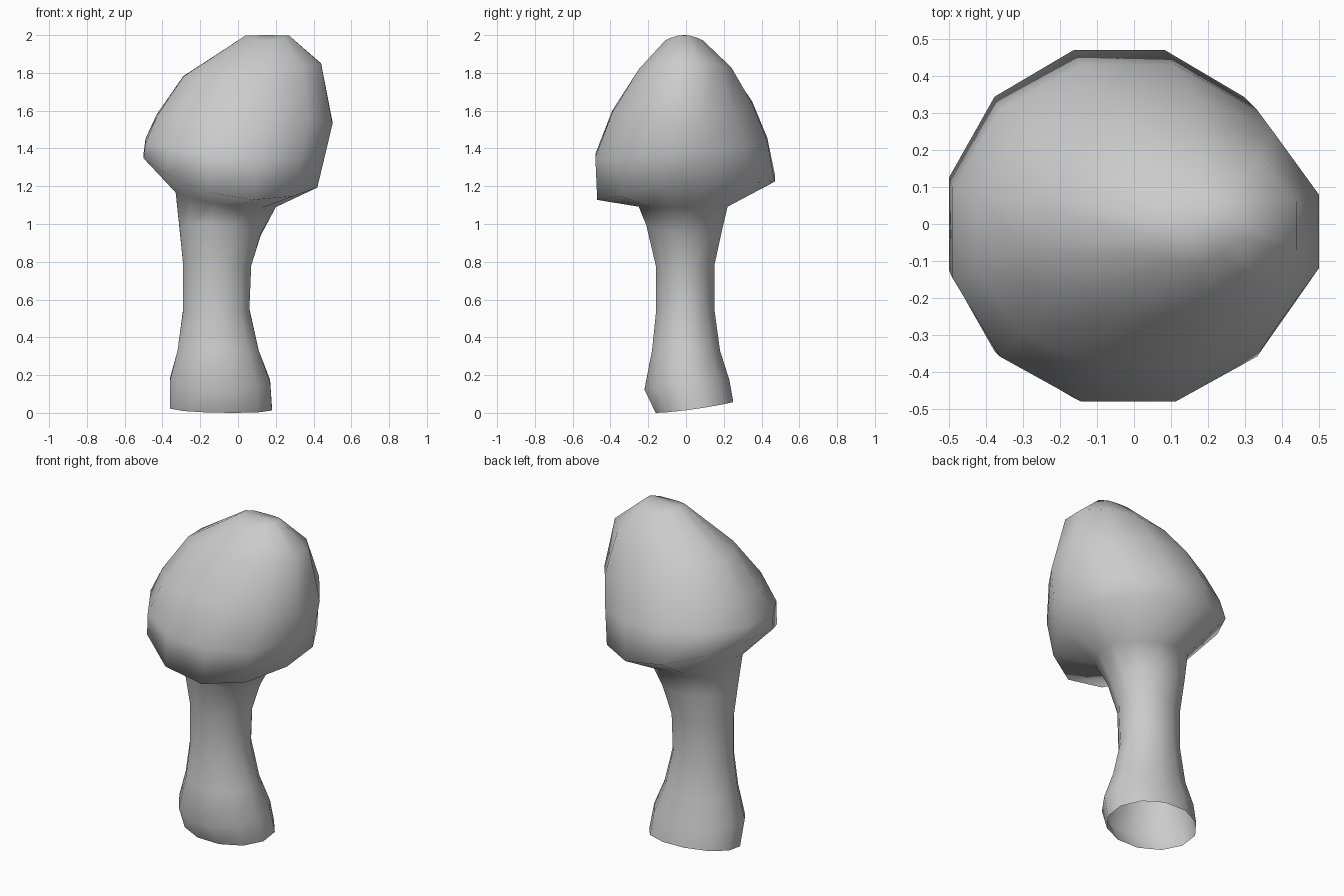
import bpy
import bmesh
import math

SIDES = 12

# Each ring, in hundredths of a unit:
# (left x, right x, front y, back y) then the height of the ring at those four points
STEM_RINGS = [
    (-36, 18, -16, 25, 3, 2, 0, 6),
    (-36, 17, -22, 23, 18, 17, 12, 17),
    (-32, 11, -18, 18, 33, 33, 33, 33),
    (-29, 6, -16, 15, 55, 55, 52, 55),
    (-29, 7, -16, 15, 78, 78, 78, 78),
    (-31, 12, -21, 19, 98, 94, 100, 97),
    (-33, 20, -25, 22, 117, 109, 110, 110),
]
CAP_RINGS = [
    (-50, 42, -47, 47, 137, 121, 114, 124),
    (-49, 46, -48, 43, 144, 137, 136, 145),
    (-43, 50, -39, 35, 157, 153, 160, 165),
    (-29, 44, -25, 24, 178, 185, 181, 182),
    (4, 27, -11, 9, 200, 200, 197, 197),
]


def add_ring(bm, ring):
    """Add a leaning, slightly warped oval ring and return its vertices."""
    left, right, front, back, z_left, z_right, z_front, z_back = [v / 100 for v in ring]
    fit = 1 / math.cos(math.pi / SIDES)
    verts = []
    for i in range(SIDES):
        angle = (i + 0.5) * math.tau / SIDES
        c, s = math.cos(angle), math.sin(angle)
        x = (left + right) / 2 + (right - left) / 2 * c * fit
        y = (front + back) / 2 + (back - front) / 2 * s * fit
        # height blends the four given points around the ring
        z = (c * c * (z_left + z_right) + s * s * (z_front + z_back)) / 2
        z += (c * (z_right - z_left) + s * (z_back - z_front)) / 2
        verts.append(bm.verts.new((x, y, max(z, 0))))
    return verts


def make_material(name, colour):
    mat = bpy.data.materials.new(name)
    mat.use_nodes = True
    mat.diffuse_color = colour
    for node in mat.node_tree.nodes:
        if node.type == 'BSDF_PRINCIPLED':
            node.inputs["Base Color"].default_value = colour
    return mat


if "Cube" in bpy.data.objects:
    bpy.data.objects.remove(bpy.data.objects["Cube"], do_unlink=True)

# One continuous skin: hollow stem, flared underside and leaning cap
bm = bmesh.new()
rings = [add_ring(bm, ring) for ring in STEM_RINGS + CAP_RINGS]
for lower, upper in zip(rings, rings[1:]):
    for i in range(SIDES):
        j = (i + 1) % SIDES
        bm.faces.new((lower[i], lower[j], upper[j], upper[i]))

# Crown of the cap; the foot of the stem stays open
crown = bm.verts.new((0.15, -0.01, 2.0))
for i in range(SIDES):
    bm.faces.new((rings[-1][i], rings[-1][(i + 1) % SIDES], crown))

for face in bm.faces:
    face.smooth = True

mesh = bpy.data.meshes.new("mushroom")
bm.to_mesh(mesh)
bm.free()
mesh.materials.append(make_material("pale grey", (0.6, 0.6, 0.6, 1)))
mushroom = bpy.data.objects.new("mushroom", mesh)
bpy.context.collection.objects.link(mushroom)
